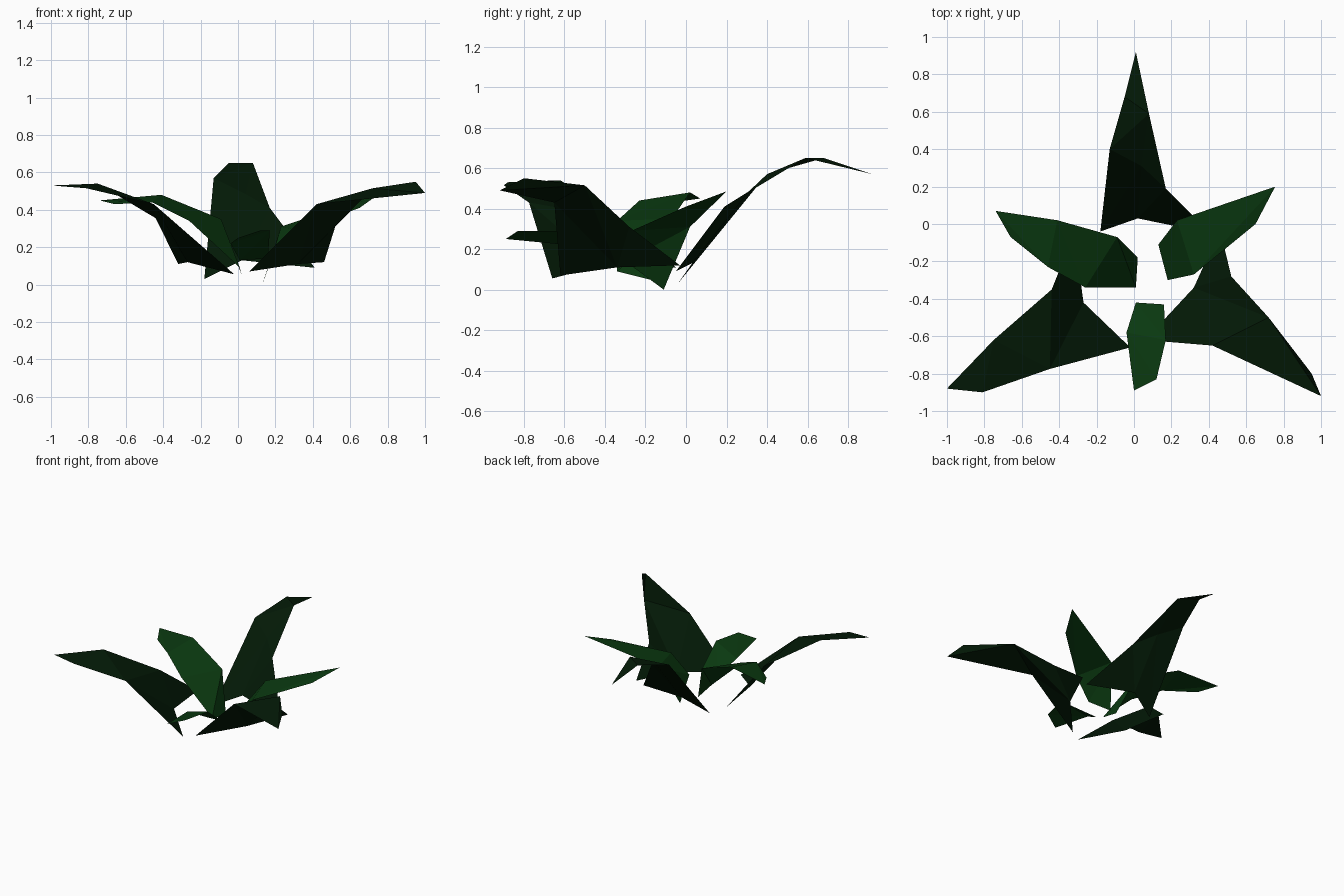
import bpy


def material(name, rgb):
    m = bpy.data.materials.new(name)
    m.diffuse_color = (*rgb, 1)
    return m


DARK = material("dark_leaf", (0.001, 0.010, 0.002))
LIGHT = material("light_leaf", (0.003, 0.040, 0.005))


def leaf(name, mat, points, faces):
    """Flat-faced leaf blade; each face is a string of point digits."""
    mesh = bpy.data.meshes.new(name)
    mesh.from_pydata(points, [], [[int(c) for c in f] for f in faces.split()])
    mesh.materials.append(mat)
    mesh.update()
    bpy.context.collection.objects.link(bpy.data.objects.new(name, mesh))


def strip(rows):
    """Faces for a blade made of left/right point pairs."""
    out = []
    for i in range(0, 2 * (rows - 1), 2):
        out += [f"{i}{i + 1}{i + 3}", f"{i}{i + 3}{i + 2}"]
    return " ".join(out)


# Back leaf: three-point base, folded middle rows, pointed tip
leaf("back_leaf", DARK, [
    (-0.18, -0.04, 0.03), (0.02, 0.03, 0.13), (0.41, -0.05, 0.09),
    (-0.13, 0.40, 0.57), (0.04, 0.31, 0.485), (0.17, 0.19, 0.41),
    (-0.05, 0.68, 0.65), (0.08, 0.59, 0.65), (0.01, 0.92, 0.57)],
    "014 043 125 154 347 376 457 678")

# Left large leaf
leaf("left_large_leaf", DARK, [
    (-0.02, -0.66, 0.055), (-0.27, -0.42, 0.12), (-0.32, -0.05, 0.11),
    (-0.45, -0.775, 0.43), (-0.44, -0.35, 0.355),
    (-0.81, -0.90, 0.515), (-0.75, -0.62, 0.54), (-1.00, -0.88, 0.53)],
    "013 143 124 346 365 567")

# Right large leaf
leaf("right_large_leaf", DARK, [
    (0.06, -0.62, 0.07), (0.32, -0.34, 0.11), (0.46, -0.03, 0.12),
    (0.42, -0.65, 0.43), (0.52, -0.28, 0.31),
    (0.72, -0.50, 0.515), (0.95, -0.80, 0.55), (1.00, -0.92, 0.49)],
    "013 153 124 145 357 567")

# Small inner leaves
leaf("left_small_leaf", LIGHT, [
    (0.01, -0.34, 0.09), (0.02, -0.18, 0.05),
    (-0.26, -0.34, 0.34), (-0.09, -0.07, 0.35),
    (-0.46, -0.23, 0.44), (-0.41, 0.02, 0.48),
    (-0.66, -0.07, 0.43), (-0.74, 0.07, 0.45)], strip(4))

leaf("right_small_leaf", LIGHT, [
    (0.18, -0.30, 0.14), (0.13, -0.11, 0.0),
    (0.32, -0.27, 0.29), (0.23, 0.02, 0.31),
    (0.65, 0.00, 0.41), (0.755, 0.20, 0.485)], strip(3))

leaf("front_small_leaf", LIGHT, [
    (0.01, -0.42, 0.13), (0.16, -0.43, 0.14),
    (-0.04, -0.58, 0.22), (0.17, -0.62, 0.29),
    (0.00, -0.89, 0.25), (0.12, -0.83, 0.29)], strip(3))
